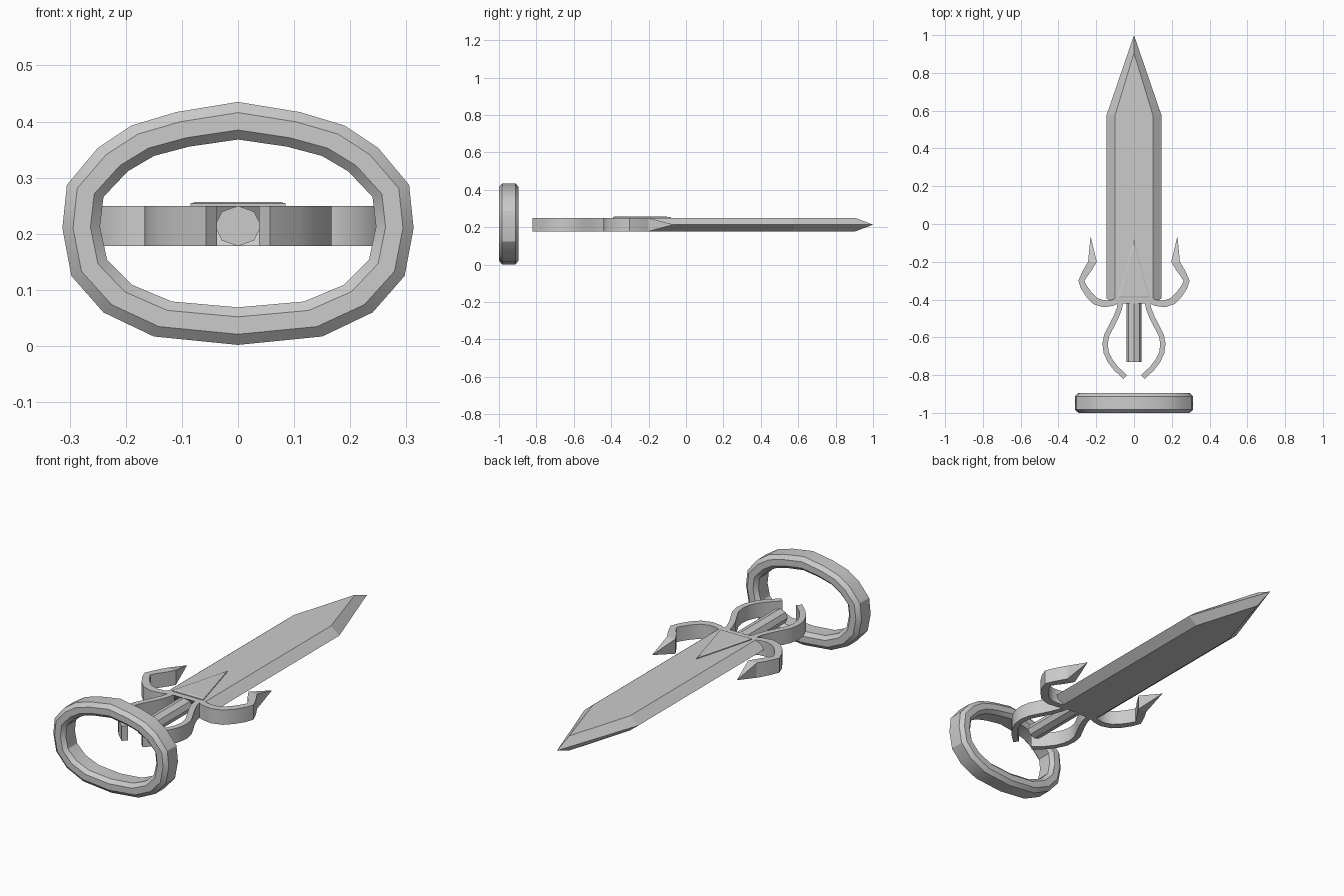
import bpy, bmesh, math

if "Cube" in bpy.data.objects:
    bpy.data.objects.remove(bpy.data.objects["Cube"])

ZM, H = 0.214, 0.036   # mid height and half thickness of the dagger


def make(name, loops, cap=True, close=False, mirror=False, angle=30):
    """Skin a list of equal-length closed loops into an object."""
    bm = bmesh.new()
    rows = [[bm.verts.new(p) for p in loop] for loop in loops]
    n = len(rows[0])
    pairs = list(zip(rows, rows[1:]))
    if close:
        pairs.append((rows[-1], rows[0]))
    for a, b in pairs:
        for i in range(n):
            j = (i + 1) % n
            bm.faces.new((a[i], a[j], b[j], b[i]))
    if cap and not close:
        bm.faces.new(rows[0])
        bm.faces.new(rows[-1])
    bmesh.ops.remove_doubles(bm, verts=bm.verts, dist=1e-5)
    bmesh.ops.recalc_face_normals(bm, faces=bm.faces)
    me = bpy.data.meshes.new(name)
    bm.to_mesh(me)
    bm.free()
    ob = bpy.data.objects.new(name, me)
    bpy.context.collection.objects.link(ob)
    bpy.ops.object.select_all(action='DESELECT')
    bpy.context.view_layer.objects.active = ob
    ob.select_set(True)
    bpy.ops.object.shade_smooth_by_angle(angle=math.radians(angle))
    if mirror:
        ob.modifiers.new("mirror", 'MIRROR')
    return ob


def ribbon(path, half_widths):
    """Upright rectangular sections along a path in the xy plane."""
    out = []
    for i, (x, y) in enumerate(path):
        ax, ay = path[max(i - 1, 0)]
        bx, by = path[min(i + 1, len(path) - 1)]
        l = math.hypot(bx - ax, by - ay)
        nx, ny = -(by - ay) / l * half_widths[i], (bx - ax) / l * half_widths[i]
        out.append([(x + s * nx, y + s * ny, ZM + t * H)
                    for s, t in ((-1, -1), (1, -1), (1, 1), (-1, 1))])
    return out


def flat(outline, z):
    return [(x, y, z) for x, y in outline]


# Blade: flat faces with bevels running to a sharp mid-height edge
face = [(-0.1, -0.42), (0.1, -0.42), (0.1, 0.577), (0, 0.905), (-0.1, 0.577)]
edge = [(-0.145, -0.395), (0.145, -0.395), (0.145, 0.577), (0, 1.0), (-0.145, 0.577)]
make("blade", [flat(face, ZM - H), flat(edge, ZM), flat(face, ZM + H)], angle=10)

# Raised triangle on the blade root
tri = [(-0.085, -0.39), (0.085, -0.39), (0, -0.08)]
tri_top = [(-0.075, -0.383), (0.075, -0.383), (0, -0.11)]
make("blade_emblem_plate", [flat(tri, ZM + H - 0.005), flat(tri, ZM + H + 0.004),
                            flat(tri_top, ZM + H + 0.007)], angle=10)

# Guard prongs with pointed tips
prong = [(0.085, -0.405), (0.115, -0.418), (0.16, -0.423), (0.205, -0.408),
         (0.238, -0.375), (0.265, -0.335), (0.279, -0.302), (0.262, -0.268),
         (0.241, -0.235)]
loops = ribbon(prong, [0.015, 0.016, 0.018, 0.019, 0.018, 0.017, 0.016, 0.017, 0.02])
make("guard_prong", loops + [[(x, -0.2, ZM + t * H) for x, t in
     ((0.243, -1), (0.197, -1), (0.197, 1), (0.243, 1))]], mirror=True)
base = [(x, -0.2, ZM + t * H) for x, t in ((0.243, -1), (0.197, -1), (0.197, 1), (0.243, 1))]
make("guard_prong_tip", [base, [(0.23, -0.065, ZM)] * 4], cap=False, mirror=True)

# Curved hand straps around the grip
strap = [(0.07, -0.41), (0.078, -0.45), (0.096, -0.495), (0.122, -0.545),
         (0.145, -0.59), (0.153, -0.635), (0.147, -0.68), (0.128, -0.722),
         (0.098, -0.762), (0.047, -0.81)]
make("grip_strap", ribbon(strap, [0.014] * len(strap), ), mirror=True)

# Octagonal grip
octa = [(0.041 * math.cos(k * math.pi / 4), 0.036 * math.sin(k * math.pi / 4)) for k in range(8)]
make("grip", [[(x, y, ZM + z) for x, z in octa] for y in (-0.73, -0.41)])

# Pommel ring: faceted oval with chamfered section
CZ, RX, RZ = 0.2185, 0.313, 0.2165
half = [(0, 0.435), (0.11, 0.417), (0.19, 0.393), (0.25, 0.353), (0.305, 0.287),
        (0.313, 0.21), (0.297, 0.125), (0.24, 0.06), (0.15, 0.017), (0, 0.002)]
oval = half + [(-x, z) for x, z in half[-2:0:-1]]
section = [(0, -0.983), (0.019, -1.0), (0.05, -1.0), (0.067, -0.983),
           (0.067, -0.912), (0.05, -0.895), (0.019, -0.895), (0, -0.912)]
make("pommel_ring", [[(x * (1 - d / RX), y, CZ + (z - CZ) * (1 - d / RZ)) for x, z in oval]
                     for d, y in section], close=True)
